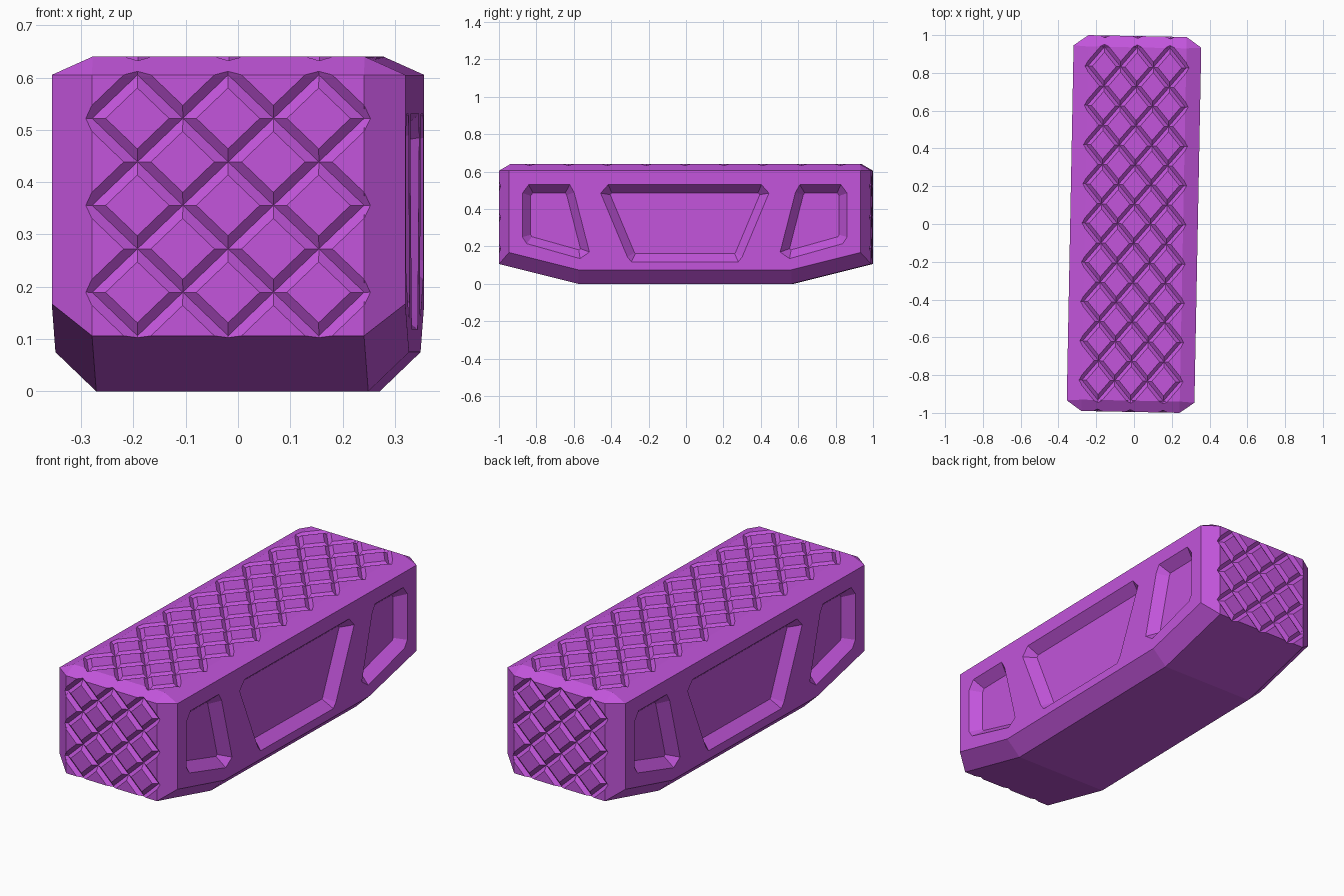
import bpy, bmesh, math
from mathutils import Vector, Matrix

if "Cube" in bpy.data.objects:
    bpy.data.objects.remove(bpy.data.objects["Cube"])

# Main dimensions
W, L = 0.338, 0.995          # half width, half length of the body
CW, CL = 0.26, 0.94          # where the corner chamfers start
TOP, SHOULDER = 0.64, 0.605  # flat top, upper chamfer edge
FLAT = 0.57                  # half length of the flat underside
SIDE_LOW, RISE = 0.075, 0.25 # lower side edge, underside slope toward ends
TOP_L = 0.935                # half length of the flat top
GROOVE_W, GROOVE_D = 0.018, 0.016
RECESS_D, RECESS_INSET = 0.05, 0.043

mat = bpy.data.materials.new("bright_purple")
mat.diffuse_color = (0.546, 0.091, 0.716, 1)
mat.use_nodes = True
mat.node_tree.nodes["Principled BSDF"].inputs["Base Color"].default_value = mat.diffuse_color


def make_object(name, bm):
    bmesh.ops.recalc_face_normals(bm, faces=bm.faces)
    mesh = bpy.data.meshes.new(name)
    bm.to_mesh(mesh)
    bm.free()
    mesh.materials.append(mat)
    obj = bpy.data.objects.new(name, mesh)
    bpy.context.collection.objects.link(obj)
    return obj


def add_groove(bm, p0, p1, n):
    """V-shaped bar whose bottom edge lies GROOVE_D below the line p0-p1."""
    e = (p1 - p0).normalized()
    s = n.cross(e) * GROOVE_W * 2
    e = e * GROOVE_W * 2
    up = n * GROOVE_D
    b0, b1 = bm.verts.new(p0 - up), bm.verts.new(p1 - up)
    l0, r0 = bm.verts.new(p0 - e + up + s), bm.verts.new(p0 - e + up - s)
    l1, r1 = bm.verts.new(p1 + e + up + s), bm.verts.new(p1 + e + up - s)
    for f in ((b0, b1, l1, l0), (b0, r0, r1, b1), (l0, l1, r1, r0),
              (b0, l0, r0), (b1, r1, l1)):
        bm.faces.new(f)


def add_diamond_grid(bm, centre, u, v, n, cols, rows, cu, cv):
    """Criss-cross grooves that fill a cols x rows grid of diamonds."""
    for k in range(cols + rows):
        c = k - rows + 0.5
        x0, x1 = max(0, c), min(cols, rows + c)
        for flip in (1, -1):
            a, b = (centre + u * flip * (x - cols / 2) * cu
                    + v * (x - c - rows / 2) * cv for x in (x0, x1))
            add_groove(bm, a, b, n)


def inset(poly, d):
    """Shrink a counter-clockwise polygon by an even margin."""
    out = []
    for i, p in enumerate(poly):
        a = (p - poly[i - 1]).normalized()
        b = (poly[(i + 1) % len(poly)] - p).normalized()
        na, nb = Vector((-a.y, a.x)), Vector((-b.y, b.x))
        out.append(p + (na + nb) * d / (1 + na.dot(nb)))
    return out


def add_recess(bm, outline, side, flip):
    """Tapered pocket cutter in one long side."""
    poly = [Vector(p) for p in outline]
    loops = []
    for t in (-0.5, 1):
        pts = inset(poly, RECESS_INSET * t)
        x = W - RECESS_D * t
        loops.append([bm.verts.new((side * x, flip * p.x, p.y)) for p in pts])
    a, b = loops
    bm.faces.new(a)
    bm.faces.new(b)
    for i in range(len(a)):
        j = (i + 1) % len(a)
        bm.faces.new((a[i], a[j], b[j], b[i]))


# Body: chamfered block with an upswept underside
bm = bmesh.new()
for sx in (1, -1):
    for sy in (1, -1):
        for x, y, z in ((CW, TOP_L, TOP), (W, CL, SHOULDER), (CW, L, SHOULDER),
                        (W, CL, SIDE_LOW + RISE * (CL - FLAT)),
                        (CW, L, RISE * (L - FLAT)),
                        (W, FLAT, SIDE_LOW), (CW, FLAT, 0)):
            bm.verts.new((sx * x, sy * y, z))
bmesh.ops.convex_hull(bm, input=bm.verts[:])
bmesh.ops.dissolve_limit(bm, angle_limit=math.radians(1),
                         verts=bm.verts[:], edges=bm.edges[:])
body = make_object("textured_block", bm)

# Side pockets: one trapezoid in the middle, one smaller pocket near each end
middle = [(-0.286, 0.118), (0.286, 0.118), (0.307, 0.144), (0.45, 0.485),
          (0.41, 0.53), (-0.41, 0.53), (-0.45, 0.485), (-0.307, 0.144)]
end = [(0.51, 0.17), (0.56, 0.135), (0.845, 0.215), (0.868, 0.25),
       (0.868, 0.485), (0.835, 0.53), (0.615, 0.53), (0.592, 0.49)]
bm = bmesh.new()
for side in (1, -1):
    add_recess(bm, middle, side, 1)
    for flip in (1, -1):
        add_recess(bm, end, side, flip)
pockets = make_object("pocket_cutter", bm)

# Diamond grooves on the top and both ends
X, Y, Z = Vector((1, 0, 0)), Vector((0, 1, 0)), Vector((0, 0, 1))
cell = 2 * CW / 3
low = RISE * (L - FLAT)
bm = bmesh.new()
add_diamond_grid(bm, Z * TOP, X, Y, Z, 3, 9, cell, 2 * TOP_L / 9)
for s in (1, -1):
    add_diamond_grid(bm, Y * s * L + Z * (SHOULDER + low) / 2, X, Z, Y * s,
                     3, 3, cell, (SHOULDER - low) / 3)
grooves = make_object("groove_cutter", bm)

# Cut, then discard the cutters
bpy.context.view_layer.objects.active = body
body.select_set(True)
for cutter in (pockets, grooves):
    cutter.hide_render = True
    mod = body.modifiers.new("cut", 'BOOLEAN')
    mod.operation = 'DIFFERENCE'
    mod.solver = 'EXACT'
    mod.use_self = True
    mod.object = cutter
    bpy.ops.object.modifier_apply(modifier=mod.name)
    bpy.data.objects.remove(cutter)

# The block sits slightly turned
body.data.transform(Matrix.Rotation(math.radians(-1.1), 4, 'Z'))
